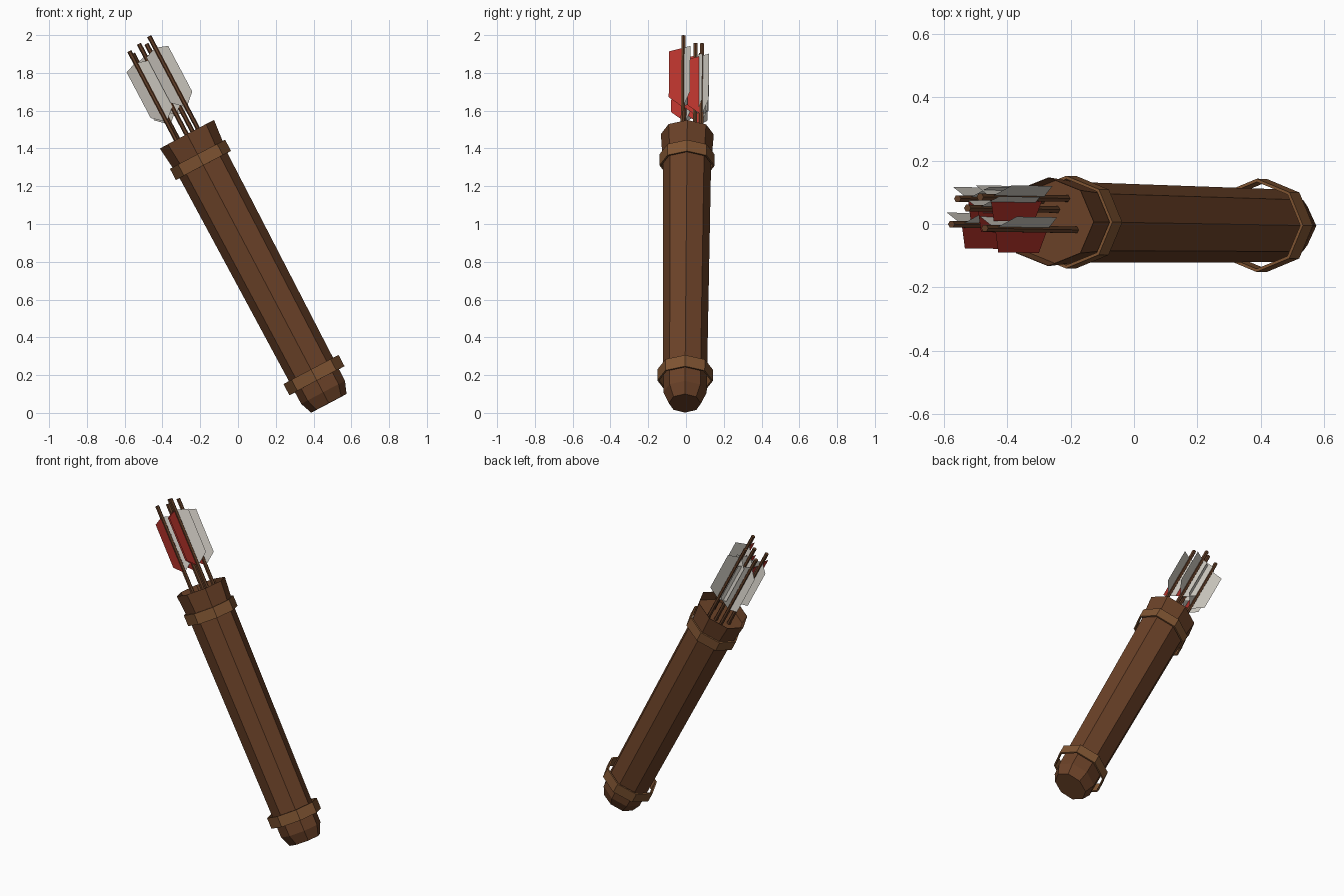
import bpy
import math
from mathutils import Matrix, Vector

if "Cube" in bpy.data.objects:
    bpy.data.objects.remove(bpy.data.objects["Cube"])

# Leaning frame: local z runs along the quiver, origin at the centre of its mouth
FRAME = (Matrix.Translation((-0.27, 0.007, 1.475))
         @ Matrix.Rotation(math.radians(-27.8), 4, 'Y')
         @ Matrix.Rotation(-0.008, 4, 'X'))


def material(name, rgb):
    m = bpy.data.materials.new(name)
    m.diffuse_color = (*rgb, 1)
    m.use_nodes = True
    m.node_tree.nodes["Principled BSDF"].inputs["Base Color"].default_value = m.diffuse_color
    return m


LEATHER = material("leather", (0.147, 0.054, 0.021))
STRAP = material("strap", (0.216, 0.090, 0.032))
WOOD = material("wood", (0.125, 0.050, 0.021))
RED = material("red_feather", (0.46, 0.032, 0.024))
WHITE = material("white_feather", (0.66, 0.63, 0.57))


def add_mesh(name, verts, faces, mat):
    me = bpy.data.meshes.new(name)
    me.from_pydata([FRAME @ Vector(v) for v in verts], [], faces)
    me.materials.append(mat)
    ob = bpy.data.objects.new(name, me)
    bpy.context.collection.objects.link(ob)
    return ob


def loft(name, rings, sides, mat, centre=(0, 0), caps=True, closed=False):
    """Join rings of (height, x radius, y radius) into a faceted tube."""
    verts = [(centre[0] + rx * math.cos(math.tau * i / sides),
              centre[1] + ry * math.sin(math.tau * i / sides), h)
             for h, rx, ry in rings for i in range(sides)]
    n = len(rings)
    faces = []
    for r in range(n if closed else n - 1):
        a, b = r * sides, (r + 1) % n * sides
        for i in range(sides):
            j = (i + 1) % sides
            faces.append((a + i, a + j, b + j, b + i))
    if caps:
        faces.append(tuple(reversed(range(sides))))
        faces.append(tuple(range((n - 1) * sides, n * sides)))
    return add_mesh(name, verts, faces, mat)


# Quiver body: chamfered foot, slight taper, flared rim, recessed mouth
loft("quiver_body", [
    (-1.61, 0.106, 0.085),
    (-1.545, 0.131, 0.115),
    (-0.19, 0.143, 0.127),
    (0.0, 0.162, 0.140),
    (0.0, 0.160, 0.138),
    (-0.06, 0.154, 0.133),
], 8, LEATHER)

# Straps: loose octagonal rings around the body
for name, low, high, rx, ry in (("upper_strap", -0.187, -0.12, 0.165, 0.146),
                                ("lower_strap", -1.475, -1.408, 0.165, 0.147)):
    t = 0.01
    loft(name, [(low, rx, ry), (high, rx, ry), (high, rx - t, ry - t),
                (low, rx - t, ry - t)], 8, STRAP, caps=False, closed=True)

# Arrows: shaft plus three vanes, the red one facing front
VANE = [(0, -0.425), (0.075, -0.366), (0.075, -0.092), (0, -0.07)]
ARROWS = [(0.065, -0.025, 0.553), (-0.065, -0.012, 0.532), (-0.054, 0.069, 0.512),
          (-0.002, 0.039, 0.543), (0.033, 0.074, 0.524)]
for k, (x, y, tip) in enumerate(ARROWS, 1):
    loft(f"arrow_shaft_{k}", [(-0.08, 0.012, 0.012), (tip, 0.012, 0.012)],
         6, WOOD, centre=(x, y))
    for v, (deg, mat) in enumerate(((-90, RED), (30, WHITE), (150, WHITE)), 1):
        c, s = math.cos(math.radians(deg)), math.sin(math.radians(deg))
        add_mesh(f"arrow_{k}_vane_{v}",
                 [(x + c * r, y + s * r, tip + h) for r, h in VANE],
                 [(0, 1, 2, 3)], mat)
